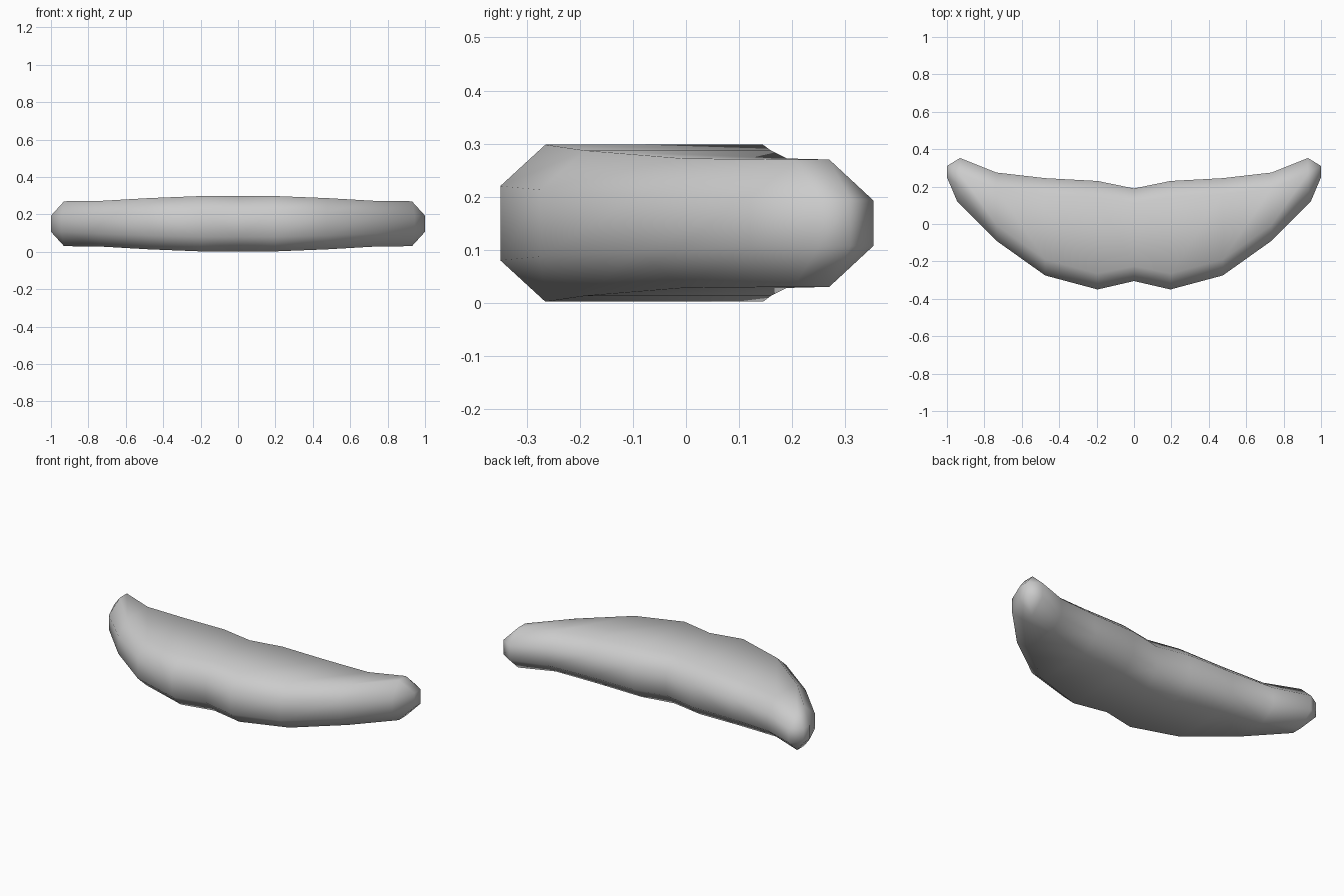
import bpy, bmesh

if "Cube" in bpy.data.objects:
    bpy.data.objects.remove(bpy.data.objects["Cube"])

MID = 0.15
# station: x, front y, back y, edge inset in y, half height, half height of the front/back flats
STATIONS = [
    (0.00, -0.305, 0.190, 0.080, 0.148, 0.070),
    (0.195, -0.350, 0.230, 0.085, 0.148, 0.070),
    (0.475, -0.275, 0.245, 0.085, 0.137, 0.063),
    (0.735, -0.090, 0.275, 0.085, 0.122, 0.053),
    (0.930, 0.120, 0.353, 0.083, 0.120, 0.043),
]


def make_half(bm, side):
    rings = []
    for x, f, b, inset, h, k in STATIONS:
        outline = [(f, -k), (f, k), (f + inset, h), (b - inset, h),
                   (b, k), (b, -k), (b - inset, -h), (f + inset, -h)]
        ring = []
        for i, (y, z) in enumerate(outline):
            px = x + (0.015 if x > 0.9 and i < 2 else 0)
            ring.append(bm.verts.new((side * px, y, MID + z)))
        rings.append(ring)
    for a, b in zip(rings, rings[1:]):
        for i in range(8):
            j = (i + 1) % 8
            bm.faces.new((a[i], a[j], b[j], b[i]))
    # chamfered tip closing onto a small end facet
    r = rings[-1]
    fl, fh, bh, bl = [bm.verts.new((side, y, MID + z)) for y, z in
                      ((0.25, -0.043), (0.25, 0.043), (0.31, 0.043), (0.31, -0.043))]
    for face in ((r[0], r[1], fh, fl), (r[1], r[2], fh), (r[2], r[3], bh, fh),
                 (r[3], r[4], bh), (r[4], r[5], bl, bh), (r[5], r[6], bl),
                 (r[6], r[7], fl, bl), (r[7], r[0], fl), (fl, fh, bh, bl)):
        bm.faces.new(face)


# curved body, both halves welded at the centre
bm = bmesh.new()
for side in (1, -1):
    make_half(bm, side)
bmesh.ops.remove_doubles(bm, verts=bm.verts, dist=0.0005)
bmesh.ops.recalc_face_normals(bm, faces=bm.faces)
for face in bm.faces:
    face.smooth = True
mesh = bpy.data.meshes.new("crescent_roll")
bm.to_mesh(mesh)
bm.free()
roll = bpy.data.objects.new("crescent_roll", mesh)
bpy.context.collection.objects.link(roll)
